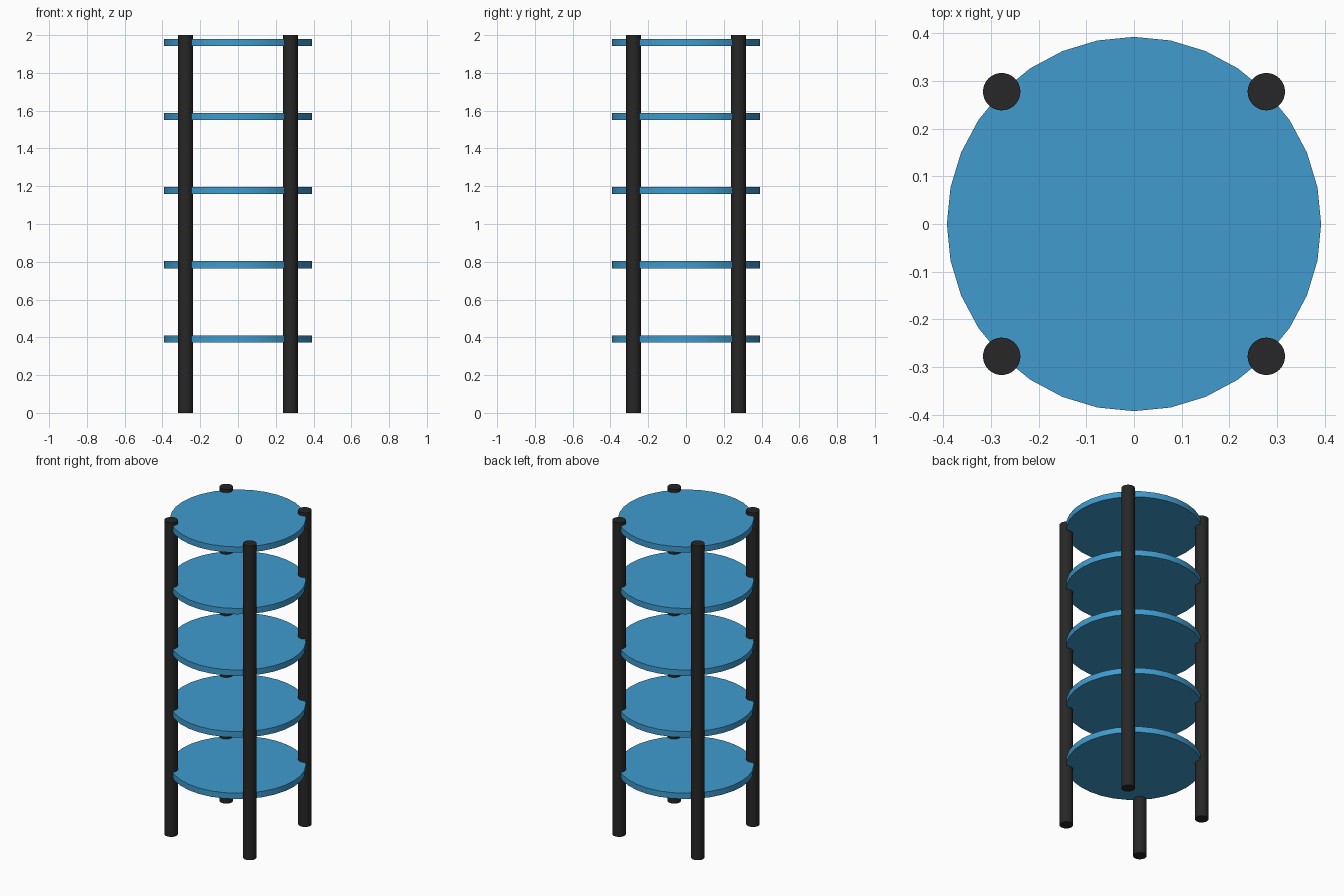
import bpy, math

if "Cube" in bpy.data.objects:
    bpy.data.objects.remove(bpy.data.objects["Cube"])

U = 2 / 51          # base unit: the rack is 51 units tall
R = 10 * U          # shelf radius, also the post circle


def material(name, color):
    m = bpy.data.materials.new(name)
    m.diffuse_color = color
    m.use_nodes = True
    m.node_tree.nodes["Principled BSDF"].inputs["Base Color"].default_value = m.diffuse_color
    return m


def cylinder(name, radius, height, center, mat):
    bpy.ops.mesh.primitive_cylinder_add(vertices=32, radius=radius, depth=height,
                                        location=center, end_fill_type='TRIFAN')
    ob = bpy.context.object
    ob.name = name
    ob.data.materials.append(mat)
    bpy.ops.object.shade_smooth_by_angle()
    return ob


blue = material("blue", (0.05, 0.33, 0.62, 1))
black = material("black", (0.02, 0.02, 0.02, 1))

# Round shelves
for i in range(1, 6):
    cylinder(f"shelf_{i}", R, 0.95 * U, (0, 0, i * R), blue)

# Four corner posts on the shelf rim
for i in range(4):
    a = math.radians(45 + 90 * i)
    cylinder(f"post_{i + 1}", U, 2, (R * math.cos(a), R * math.sin(a), 1), black)
